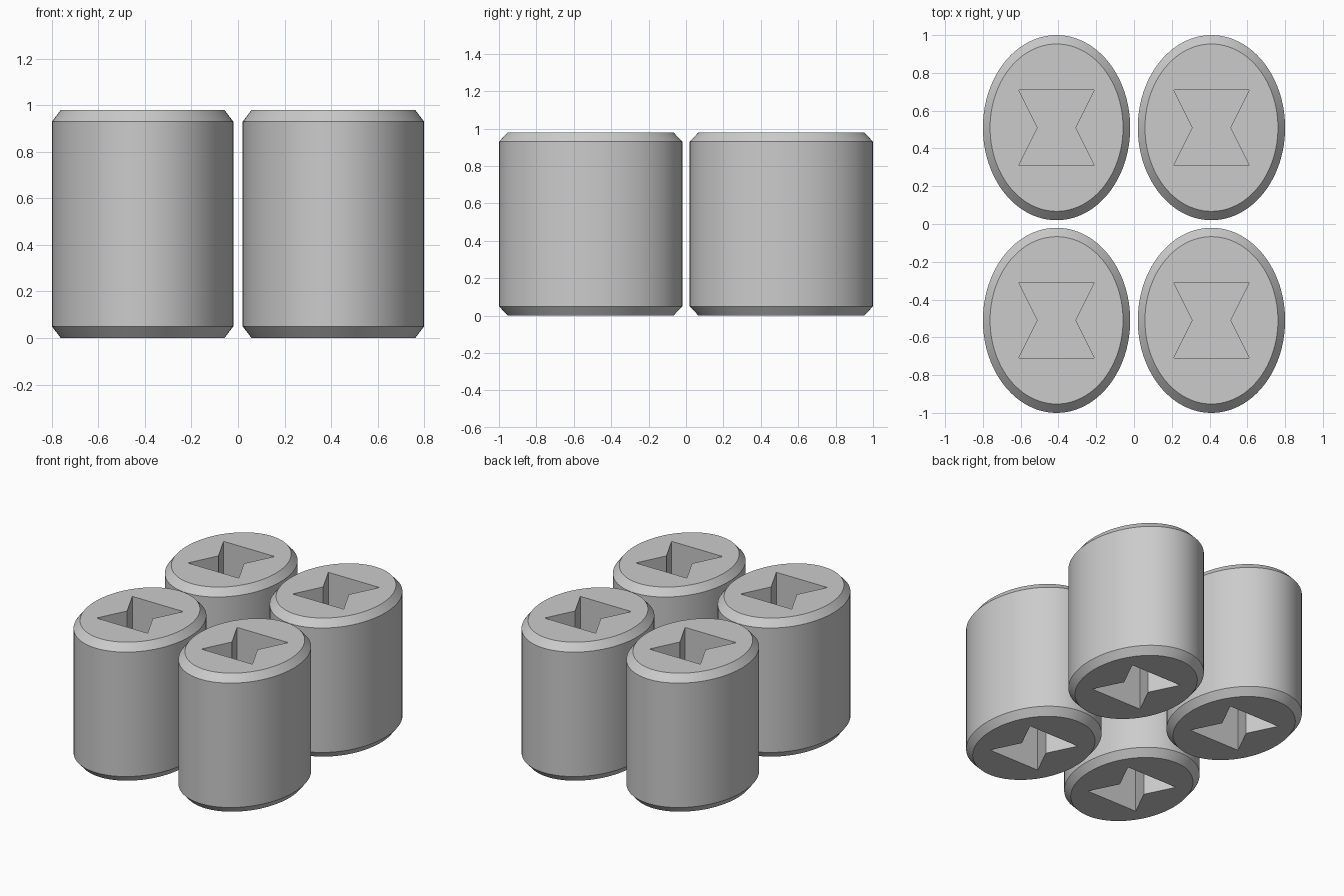
import bpy, bmesh, math

if "Cube" in bpy.data.objects:
    bpy.data.objects.remove(bpy.data.objects["Cube"])

SEGMENTS = 96
HEIGHT = 0.98
POCKET_DEPTH = 0.42
# Bow-tie outline of the pocket
BOWTIE = [(-0.2, -0.2), (0.2, -0.2), (0.1, 0), (0.2, 0.2), (-0.2, 0.2), (-0.1, 0)]

grey = bpy.data.materials.new("grey")
grey.diffuse_color = (0.6, 0.6, 0.6, 1)
grey.use_nodes = True
grey.node_tree.nodes["Principled BSDF"].inputs["Base Color"].default_value = grey.diffuse_color

bm = bmesh.new()


def ring(points, z):
    return [bm.verts.new((x, y, z)) for x, y in points]


def ellipse(rx, ry):
    return [(rx * math.cos(2 * math.pi * i / SEGMENTS),
             ry * math.sin(2 * math.pi * i / SEGMENTS)) for i in range(SEGMENTS)]


def bridge(a, b):
    for i in range(len(a)):
        j = (i + 1) % len(a)
        bm.faces.new((a[i], a[j], b[j], b[i]))


def loop_edges(loop):
    return [bm.edges.get((loop[i - 1], loop[i])) for i in range(len(loop))]


# Chamfered oval wall
rings = [ring(ellipse(rx, ry), z) for rx, ry, z in
         ((0.352, 0.443, 0), (0.39, 0.49, 0.05),
          (0.39, 0.49, HEIGHT - 0.05), (0.352, 0.443, HEIGHT))]
for lower, upper in zip(rings, rings[1:]):
    bridge(lower, upper)

# Blind pocket and surrounding cap at each end
for rim, z, floor_z in ((rings[0], 0, POCKET_DEPTH),
                        (rings[-1], HEIGHT, HEIGHT - POCKET_DEPTH)):
    mouth, floor = ring(BOWTIE, z), ring(BOWTIE, floor_z)
    bridge(mouth, floor)
    # floor as two trapezoids meeting at the waist
    bm.faces.new([floor[i] for i in (0, 1, 2, 5)])
    bm.faces.new([floor[i] for i in (5, 2, 3, 4)])
    bmesh.ops.triangle_fill(bm, use_beauty=True,
                            edges=loop_edges(rim) + loop_edges(mouth))

bmesh.ops.recalc_face_normals(bm, faces=bm.faces)
mesh = bpy.data.meshes.new("oval_post")
bm.to_mesh(mesh)
bm.free()
mesh.materials.append(grey)

# Four identical posts
for y, row in ((-0.51, "front"), (0.51, "back")):
    for x, side in ((-0.41, "left"), (0.41, "right")):
        post = bpy.data.objects.new(f"{row}_{side}_post", mesh)
        post.location = (x, y, 0)
        bpy.context.collection.objects.link(post)

# Smooth wall with crisp chamfers (mesh is shared)
bpy.context.view_layer.objects.active = post
post.select_set(True)
bpy.ops.object.shade_smooth_by_angle(angle=math.radians(30))
